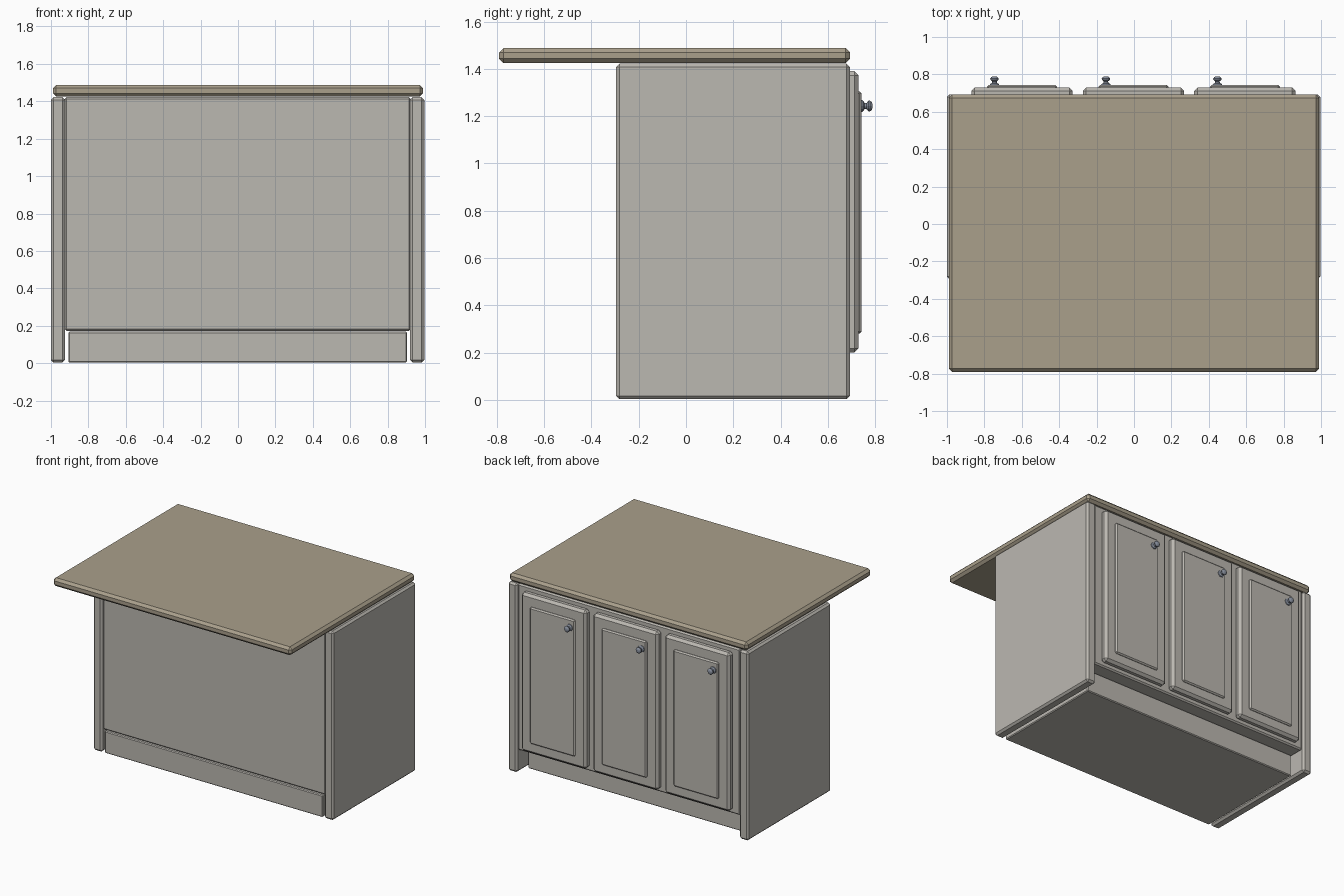
import bpy, bmesh, math
from mathutils import Matrix

if "Cube" in bpy.data.objects:
    bpy.data.objects.remove(bpy.data.objects["Cube"])


def material(name, rgb):
    m = bpy.data.materials.new(name)
    m.diffuse_color = (*rgb, 1)
    m.use_nodes = True
    m.node_tree.nodes["Principled BSDF"].inputs["Base Color"].default_value = m.diffuse_color
    return m


PAINT = material("painted_wood", (0.50, 0.48, 0.44))
WOOD = material("worktop_wood", (0.40, 0.35, 0.26))
METAL = material("knob_metal", (0.24, 0.27, 0.33))


def finish(bm, name, mat):
    bmesh.ops.recalc_face_normals(bm, faces=bm.faces[:])
    mesh = bpy.data.meshes.new(name)
    bm.to_mesh(mesh)
    bm.free()
    mesh.materials.append(mat)
    ob = bpy.data.objects.new(name, mesh)
    bpy.context.collection.objects.link(ob)
    return ob


def box(name, x, y, z, bevel, mat=PAINT):
    """Chamfered box from (min, max) ranges."""
    bm = bmesh.new()
    size = [b - a for a, b in (x, y, z)]
    mid = [(a + b) / 2 for a, b in (x, y, z)]
    bmesh.ops.create_cube(bm, size=1, matrix=Matrix.Translation(mid) @ Matrix.Diagonal((*size, 1)))
    bmesh.ops.bevel(bm, geom=bm.edges[:], offset=bevel, segments=1, affect='EDGES')
    return finish(bm, name, mat)


def knob(name, x, y, z, sides=12):
    """Turned knob whose axis points along +y."""
    profile = [(0.026, 0), (0.024, 0.006), (0.013, 0.013), (0.012, 0.021),
               (0.022, 0.029), (0.023, 0.036), (0.016, 0.044), (0.008, 0.047)]
    bm = bmesh.new()
    rings = []
    for r, h in profile:
        angles = [2 * math.pi * i / sides for i in range(sides)]
        rings.append([bm.verts.new((x + r * math.cos(a), y + h, z + r * math.sin(a))) for a in angles])
    for lo, hi in zip(rings, rings[1:]):
        for i in range(sides):
            j = (i + 1) % sides
            bm.faces.new((lo[i], lo[j], hi[j], hi[i]))
    bm.faces.new(rings[0])
    bm.faces.new(rings[-1])
    return finish(bm, name, METAL)


# Overhanging worktop
box("worktop", (-0.99, 0.99), (-0.79, 0.693), (1.425, 1.488), 0.018, WOOD)

# Carcass and recessed plinth
box("cabinet_body", (-0.927, 0.923), (-0.28, 0.68), (0.172, 1.422), 0.01)
box("plinth", (-0.907, 0.903), (-0.287, 0.585), (0.003, 0.168), 0.006)

# End panels
for side, x in (("left", (-1.0, -0.925)), ("right", (0.92, 0.996))):
    box(side + "_end_panel", x, (-0.295, 0.693), (0.003, 1.422), 0.014)

# Three doors, each with a raised panel and a knob
for i in range(3):
    c = -0.599 + i * 0.596
    box(f"door_{i + 1}", (c - 0.271, c + 0.271), (0.67, 0.73), (0.2, 1.39), 0.018)
    box(f"door_panel_{i + 1}", (c - 0.187, c + 0.187), (0.715, 0.743), (0.28, 1.305), 0.009)
    knob(f"door_knob_{i + 1}", c - 0.147, 0.742, 1.243)
